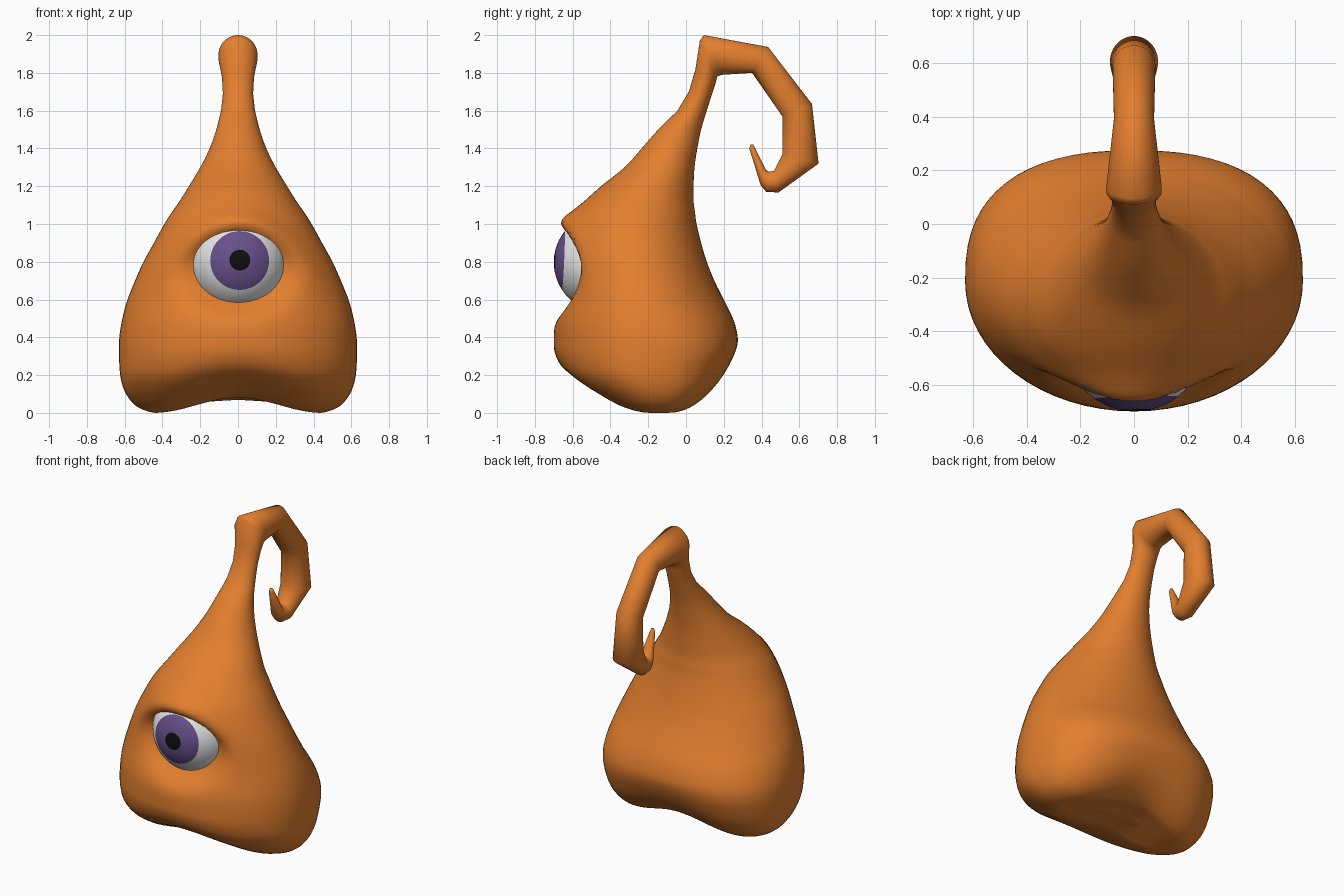
import bpy, bmesh, math
from mathutils import Vector

cube = bpy.data.objects.get("Cube")
if cube:
    bpy.data.objects.remove(cube)


def material(name, rgb, roughness=0.6):
    mat = bpy.data.materials.new(name)
    mat.use_nodes = True
    mat.diffuse_color = (*rgb, 1)
    node = mat.node_tree.nodes["Principled BSDF"]
    node.inputs["Base Color"].default_value = (*rgb, 1)
    node.inputs["Roughness"].default_value = roughness
    return mat


def finish(bm, name, mats, angle):
    bmesh.ops.recalc_face_normals(bm, faces=bm.faces)
    mesh = bpy.data.meshes.new(name)
    bm.to_mesh(mesh)
    bm.free()
    obj = bpy.data.objects.new(name, mesh)
    bpy.context.collection.objects.link(obj)
    for mat in mats:
        mesh.materials.append(mat)
    bpy.ops.object.select_all(action='DESELECT')
    obj.select_set(True)
    bpy.context.view_layer.objects.active = obj
    bpy.ops.object.shade_smooth_by_angle(angle=math.radians(angle))
    return obj


orange = material("orange skin", (0.76, 0.21, 0.028))
white = material("eye white", (0.8, 0.8, 0.8))
purple = material("iris purple", (0.14, 0.08, 0.26))
black = material("pupil black", (0.004, 0.004, 0.004))

# Level sections of the body: height, half width, front y, back y
BODY = [
    (0, .15, -.2, -.1), (0, .3, -.26, -.05), (0, .44, -.32, .01),
    (.03, .53, -.41, .075), (.08, .58, -.5, .135), (.14, .61, -.59, .185),
    (.21, .625, -.66, .225), (.3, .63, -.695, .26), (.38, .63, -.7, .275),
    (.46, .62, -.697, .262), (.53, .605, -.683, .235), (.6, .585, -.665, .2),
    (.7, .545, -.652, .15), (.8, .5, -.645, .11), (.9, .445, -.637, .08),
    (1, .39, -.61, .056), (1.06, .352, -.58, .048),
    (1.12, .31, -.535, .04), (1.2, .26, -.45, .04), (1.3, .2, -.325, .045),
    (1.4, .15, -.235, .06), (1.5, .115, -.147, .08), (1.6, .09, -.045, .11),
]
# Tilted sections of the curled stalk: outer y, z, inner y, z, half width
STALK = [
    (.015, 1.7, .135, 1.68, .08), (.05, 1.82, .155, 1.74, .085),
    (.073, 1.97, .165, 1.78, .103), (.095, 2, .19, 1.79, .103),
    (.435, 1.937, .35, 1.8, .075), (.667, 1.635, .51, 1.57, .08),
    (.702, 1.32, .51, 1.37, .09), (.49, 1.167, .465, 1.28, .062),
    (.425, 1.17, .437, 1.278, .052), (.395, 1.205, .423, 1.288, .045),
    (.335, 1.4, .367, 1.4, .017), (.341, 1.42, .357, 1.42, .009),
]
SIDES = 64
STEPS = 3


def smooth_rows(rows):
    """Catmull-Rom interpolation between the rows of a table."""
    pts = [Vector(r) for r in rows]
    pts = [pts[0], *pts, pts[-1]]
    for a, b, c, d in zip(pts, pts[1:], pts[2:], pts[3:]):
        for k in range(STEPS):
            t = k / STEPS
            yield b + .5 * t * (c - a + t * (2 * a - 5 * b + 4 * c - d
                                             + t * (3 * (b - c) + d - a)))
    yield pts[-1]


def section(front, back, width, n_back):
    """Closed superellipse through a front and a back point."""
    mid, half = (front + back) / 2, (front - back) / 2
    points = []
    for i in range(SIDES):
        a = math.tau * i / SIDES
        c, s = math.cos(a), math.sin(a)
        e = 1 if c > 0 else 2 / n_back
        p = mid + half * math.copysign(abs(c) ** e, c)
        p.x = width * math.copysign(abs(s) ** e, s)
        points.append(p)
    return points


def sculpt(p):
    """Arch the base between the feet, hollow the socket, swell the upper lid."""
    if abs(p.x) < .45 and p.z < .4:
        p.z += .08 * math.cos(math.pi * p.x / .9) ** 2 * (1 - p.z / .4)
    if p.y < -.3:
        socket = (p.x / .27) ** 2 + ((p.z - .74) / .2) ** 2
        lid_z = 1.01 - 1.6 * p.x ** 2
        lid = (p.x / .28) ** 2 + ((p.z - lid_z) / .07) ** 2
        p.y += .11 * math.exp(-socket ** 2) - .06 * math.exp(-lid)
    return p


# Body and stalk: one continuous loft
sections = []
for z, width, front, back in smooth_rows(BODY):
    z = max(z, 0)
    ring = section(Vector((0, front, z)), Vector((0, back, z)), width,
                   2 + .6 * min(1, 2 * max(0, 1 - z / .6)))
    sections.append([sculpt(p) for p in ring])
for yo, zo, yi, zi, width in STALK:
    sections.append(section(Vector((0, yo, zo)), Vector((0, yi, zi)), width, 2))

bm = bmesh.new()
rings = [[bm.verts.new(p) for p in ring] for ring in sections]
for lower, upper in zip(rings, rings[1:]):
    for i in range(SIDES):
        j = (i + 1) % SIDES
        bm.faces.new((lower[i], lower[j], upper[j], upper[i]))
for ring in (rings[0], rings[-1]):
    center = sum((v.co for v in ring), Vector((0, 0, 0))) / SIDES
    hub = bm.verts.new(center)
    for i in range(SIDES):
        bm.faces.new((ring[i], ring[(i + 1) % SIDES], hub))
finish(bm, "body_and_stalk", [orange], 80)

# Eyeball: pole faces forward, iris and pupil coloured by angle from the pole
bm = bmesh.new()
bmesh.ops.create_uvsphere(bm, u_segments=48, v_segments=30, radius=.265)
for face in bm.faces:
    tilt = math.degrees(face.calc_center_median().angle(Vector((0, 0, 1))))
    face.material_index = 2 if tilt < 12 else 1 if tilt < 36 else 0
eye = finish(bm, "eyeball", [white, purple, black], 60)
gaze = Vector((.007, -.265, .012))
eye.rotation_euler = gaze.to_track_quat('Z', 'Y').to_euler()
eye.location = (.003, -.435, .797)
